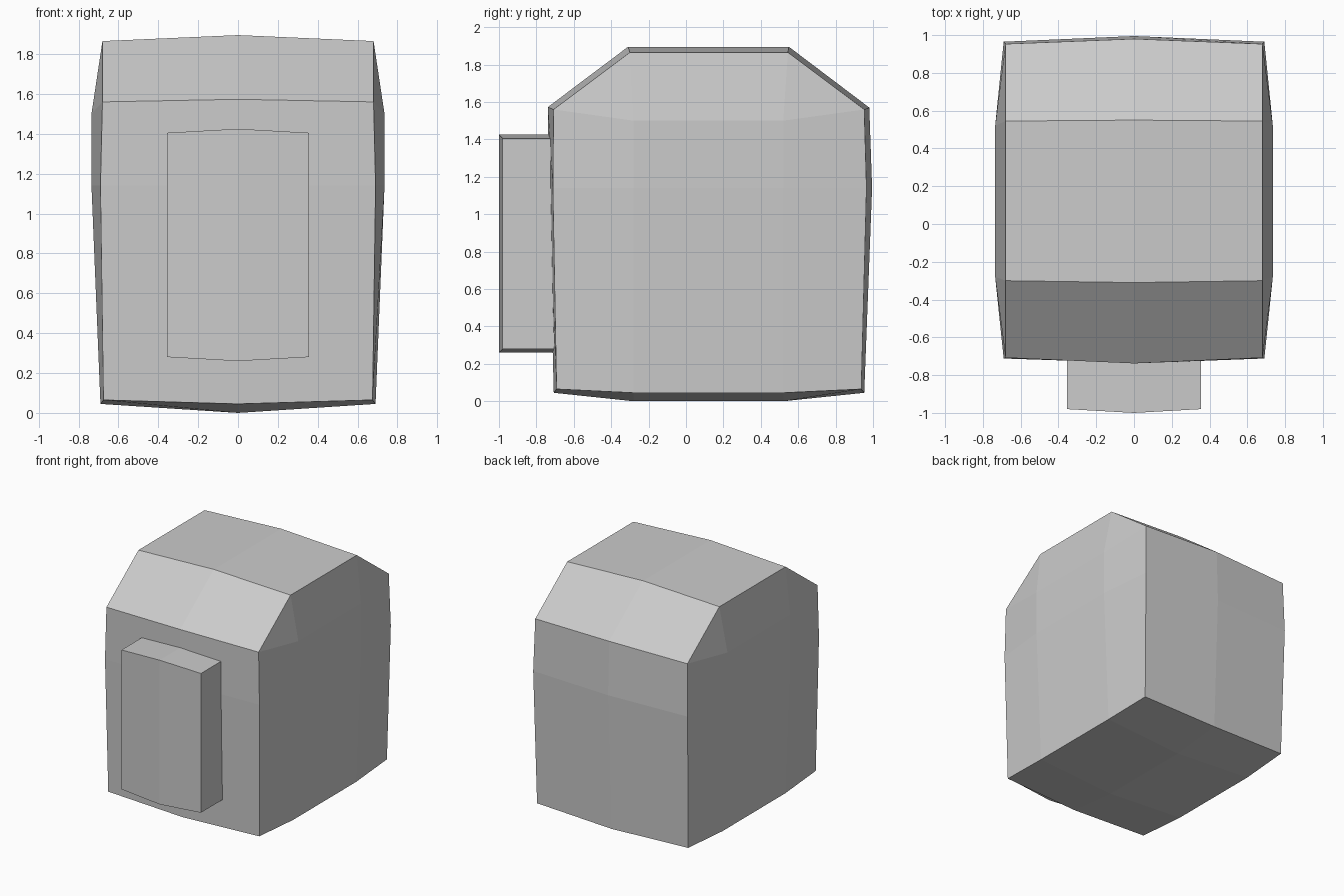
import bpy

if "Cube" in bpy.data.objects:
    bpy.data.objects.remove(bpy.data.objects["Cube"])


def make(name, verts, faces):
    mesh = bpy.data.meshes.new(name)
    mesh.from_pydata(verts, [], faces)
    mesh.update()
    obj = bpy.data.objects.new(name, mesh)
    bpy.context.collection.objects.link(obj)
    return obj


def loft(sections):
    """Join closed loops of equal length with quads."""
    n = len(sections[0])
    verts = [v for s in sections for v in s]
    faces = []
    for k in range(len(sections) - 1):
        for i in range(n):
            j = (i + 1) % n
            faces.append((k * n + i, k * n + n + i, k * n + n + j, k * n + j))
    return verts, faces


# Body: crowned side-view profile, spanning left edge, centre and right edge
centre = [(-.707, .045), (-.28, 0), (.52, 0), (.953, .045), (.995, 1.14),
          (.98, 1.57), (.55, 1.895), (-.31, 1.895), (-.738, 1.573), (-.735, 1.14)]
edge = [(.675, -.692, .065), (.69, -.28, .045), (.69, .52, .045), (.675, .937, .065),
        (.69, .965, 1.14), (.68, .953, 1.56), (.68, .545, 1.865), (.68, -.30, 1.865),
        (.68, -.708, 1.56), (.69, -.712, 1.14)]
verts, faces = loft([[(-x, y, z) for x, y, z in edge],
                     [(0, y, z) for y, z in centre],
                     edge])

# Bulging side walls: four raised inner points joined to the profile edge
for side, o in ((-1, 0), (1, 20)):
    a = len(verts)
    b, c, d = a + 1, a + 2, a + 3
    verts += [(side * .735, y, z) for y, z in
              ((-.28, 1.14), (.52, 1.14), (.52, 1.5), (-.28, 1.5))]
    e = [o + i for i in range(10)]
    cap = [(e[0], e[1], a, e[9]), (e[1], e[2], b, a), (e[2], e[3], e[4], b),
           (e[9], a, d, e[8]), (a, b, c, d), (b, e[4], e[5], c),
           (d, c, e[6], e[7]), (e[8], d, e[7]), (c, e[5], e[6])]
    faces += cap if side > 0 else [f[::-1] for f in cap]
make("pack_body", verts, faces)

# Front pocket: slab with slightly crowned front, top and bottom
sections = []
for x, front, low, high in ((-.355, -.98, .28, 1.405), (0, -1, .26, 1.425),
                            (.355, -.98, .28, 1.405)):
    sections.append([(x, front, low), (x, -.69, low), (x, -.69, high), (x, front, high)])
verts, faces = loft(sections)
faces += [(3, 2, 1, 0), (8, 9, 10, 11)]
make("front_pocket", verts, faces)
